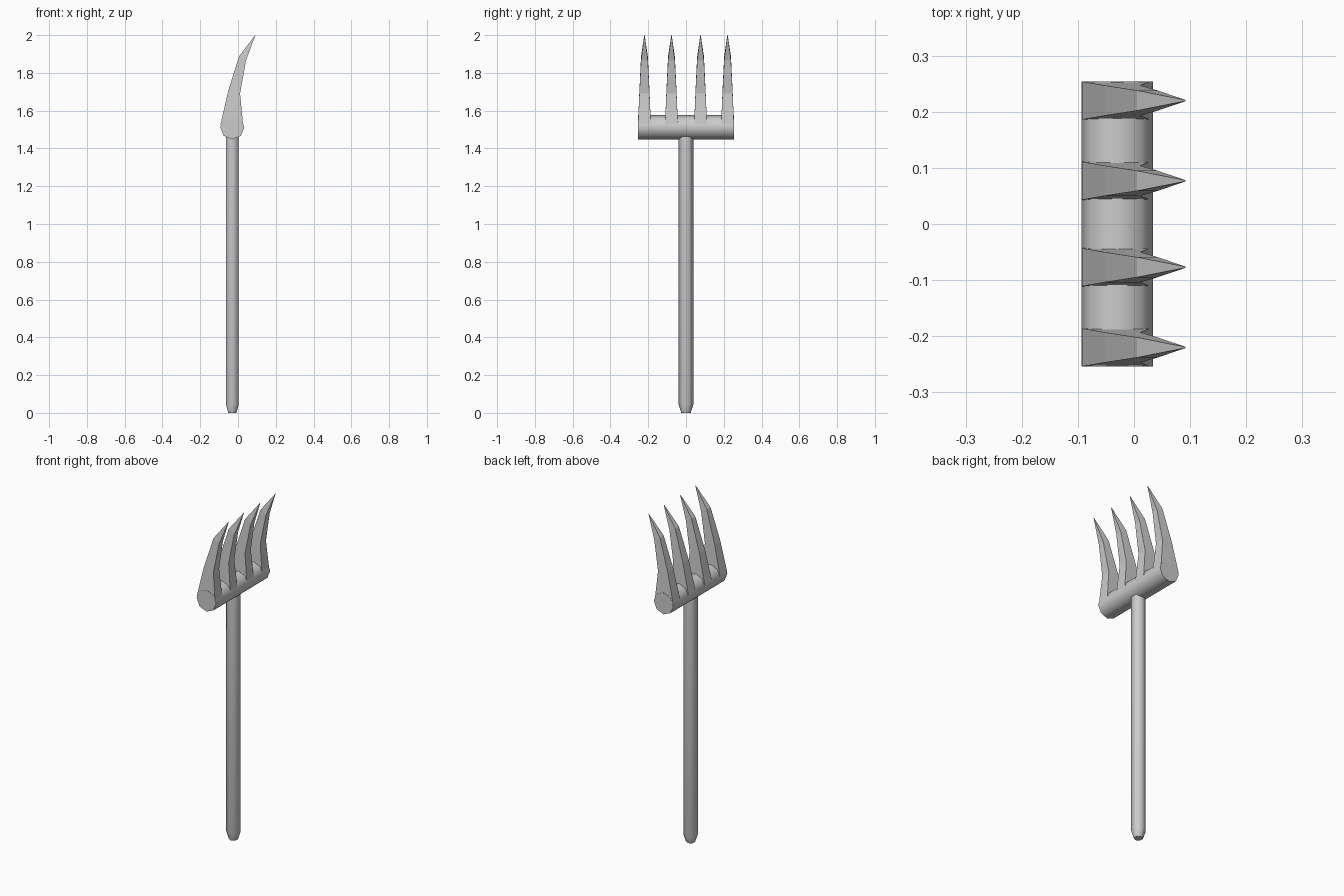
import bpy, bmesh, math
from mathutils import Vector

cube = bpy.data.objects.get("Cube")
if cube:
    bpy.data.objects.remove(cube, do_unlink=True)

AXIS_X = -0.03    # shared axis of handle and crossbar
BAR_Z = 1.512

grey = bpy.data.materials.new("plain_grey")
grey.use_nodes = True
colour = (0.6, 0.6, 0.6, 1)
grey.diffuse_color = colour
grey.node_tree.nodes["Principled BSDF"].inputs["Base Color"].default_value = colour


def loft(name, rings, smooth_angle=None):
    """Skin a list of equal-length point rings into a closed solid."""
    bm = bmesh.new()
    loops = [[bm.verts.new(p) for p in ring] for ring in rings]
    count = len(rings[0])
    for low, high in zip(loops, loops[1:]):
        for i in range(count):
            j = (i + 1) % count
            bm.faces.new((low[i], low[j], high[j], high[i]))
    bm.faces.new(loops[0][::-1])
    bm.faces.new(loops[-1])
    bmesh.ops.remove_doubles(bm, verts=bm.verts, dist=0.0001)
    bmesh.ops.recalc_face_normals(bm, faces=bm.faces)
    mesh = bpy.data.meshes.new(name)
    bm.to_mesh(mesh)
    bm.free()
    mesh.materials.append(grey)
    obj = bpy.data.objects.new(name, mesh)
    bpy.context.collection.objects.link(obj)
    if smooth_angle:
        bpy.ops.object.select_all(action='DESELECT')
        obj.select_set(True)
        bpy.context.view_layer.objects.active = obj
        bpy.ops.object.shade_smooth_by_angle(angle=math.radians(smooth_angle))
    return obj


def circle(sides, radius, place):
    return [place(radius * math.cos(a), radius * math.sin(a))
            for a in (math.tau * i / sides for i in range(sides))]


# Hexagonal handle with a tapered butt
loft("handle", [circle(6, r, lambda u, v, z=z: Vector((AXIS_X + v, u, z)))
                for r, z in ((0.025, 0), (0.039, 0.045), (0.039, 1.49))], 65)

# Octagonal crossbar
loft("crossbar", [circle(8, 0.064, lambda u, v, y=y: Vector((AXIS_X + u, y, BAR_Z + v)))
                  for y in (-0.254, 0.254)], 50)

# Curved tines: back point, front point, half width for each section
sections = [
    ((-0.093, 1.525), (0.027, 1.525), 0.034),
    ((-0.053, 1.70), (0.011, 1.69), 0.027),
    ((0.005, 1.887), (0.042, 1.865), 0.018),
    ((0.091, 2.0), (0.092, 1.999), 0.001),
]
for n, y in enumerate((-0.22, -0.077, 0.077, 0.22), 1):
    rings = [[Vector((bx, y - w, bz)), Vector((fx, y - w, fz)),
              Vector((fx, y + w, fz)), Vector((bx, y + w, bz))]
             for (bx, bz), (fx, fz), w in sections]
    loft(f"tine_{n}", rings)
